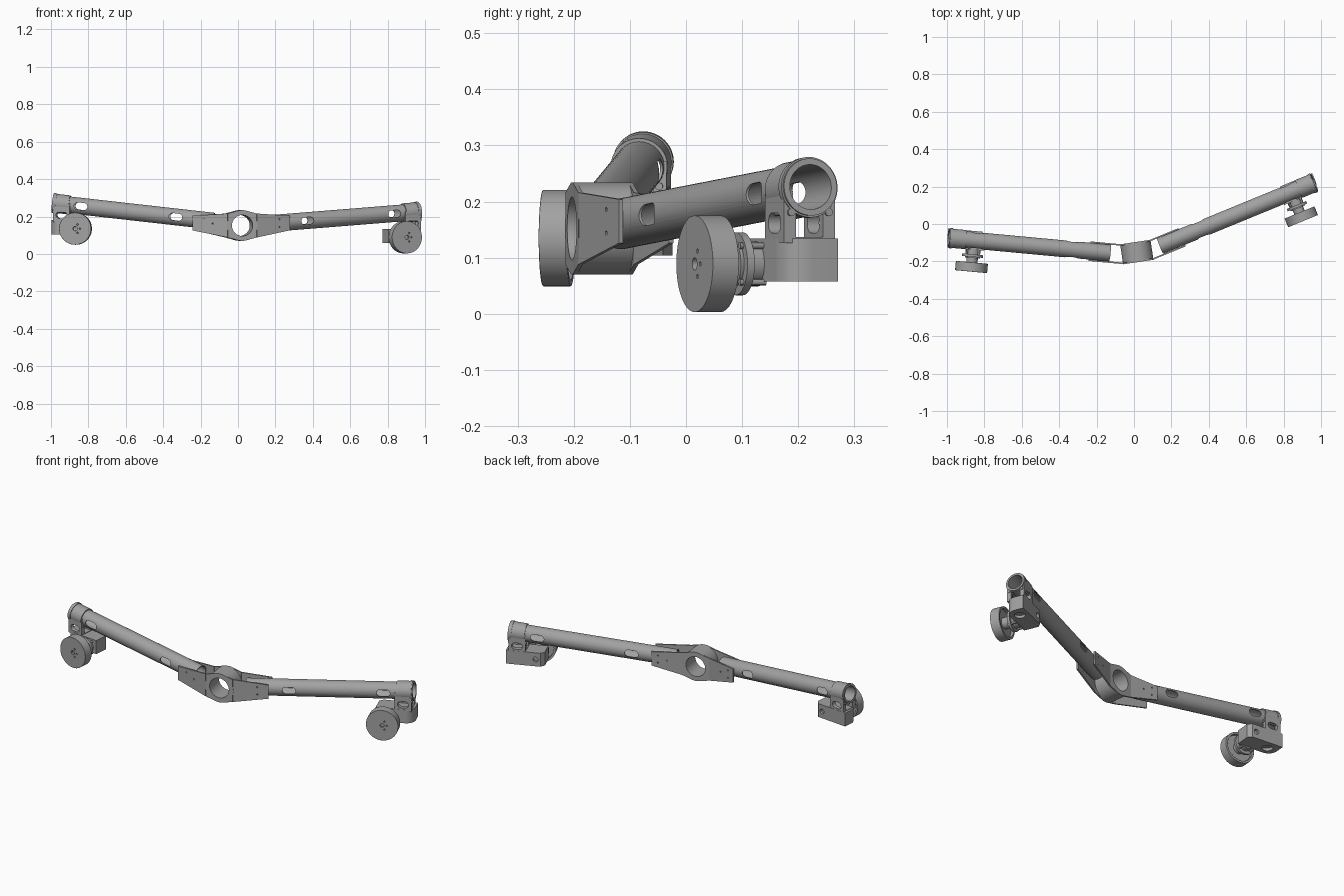
import bpy, bmesh
from math import radians, pi, cos, sin
from mathutils import Matrix, Vector

if "Cube" in bpy.data.objects:
    bpy.data.objects.remove(bpy.data.objects["Cube"], do_unlink=True)

grey = bpy.data.materials.new("machined grey")
grey.use_nodes = True
grey.diffuse_color = (0.36, 0.36, 0.36, 1)
grey.node_tree.nodes["Principled BSDF"].inputs["Base Color"].default_value = (0.36, 0.36, 0.36, 1)
parts = []
ALONG_Y = Matrix.Rotation(pi / 2, 4, 'X')
ALONG_X = Matrix.Rotation(pi / 2, 4, 'Y')


def T(x=0, y=0, z=0):
    return Matrix.Translation((x, y, z))


def make(name, bm, matrix):
    bm.transform(matrix)
    bmesh.ops.recalc_face_normals(bm, faces=bm.faces)
    mesh = bpy.data.meshes.new(name)
    bm.to_mesh(mesh)
    bm.free()
    mesh.materials.append(grey)
    ob = bpy.data.objects.new(name, mesh)
    bpy.context.collection.objects.link(ob)
    parts.append(ob)
    return ob


def cylinder(name, r, depth, matrix, sides=48):
    bm = bmesh.new()
    bmesh.ops.create_cone(bm, cap_ends=True, segments=sides, radius1=r, radius2=r, depth=depth)
    return make(name, bm, matrix)


def box(name, size, matrix):
    bm = bmesh.new()
    bmesh.ops.create_cube(bm, size=1)
    bm.transform(Matrix.Diagonal((*size, 1)))
    return make(name, bm, matrix)


def prism(name, outline, depth, matrix):
    """Outline in local xy, extruded evenly about z = 0."""
    bm = bmesh.new()
    face = bm.faces.new([bm.verts.new((x, y, -depth / 2)) for x, y in outline])
    new = bmesh.ops.extrude_face_region(bm, geom=[face])["geom"]
    bmesh.ops.translate(bm, vec=(0, 0, depth), verts=[v for v in new if isinstance(v, bmesh.types.BMVert)])
    return make(name, bm, matrix)


def slot_outline(length, height):
    r, half = height / 2, (length - height) / 2
    arc = [radians(-90 + 15 * i) for i in range(13)]
    return ([(half + r * cos(a), r * sin(a)) for a in arc]
            + [(-half - r * cos(a), -r * sin(a)) for a in arc])


def cut(ob, cutters):
    for c in cutters:
        mod = ob.modifiers.new("cut", 'BOOLEAN')
        mod.operation, mod.solver, mod.object = 'DIFFERENCE', 'EXACT', c
        c.hide_render = True
    bpy.context.view_layer.objects.active = ob
    for mod in list(ob.modifiers):
        bpy.ops.object.modifier_apply(modifier=mod.name)
    for c in cutters:
        parts.remove(c)
        bpy.data.objects.remove(c, do_unlink=True)
    return ob


def aim(a, b, t):
    """Frame at fraction t of a-b, its z axis along the line."""
    return Matrix.Translation(a.lerp(b, t)) @ (b - a).to_track_quat('Z', 'Y').to_matrix().to_4x4()


# Central pivot: bored barrel with a flat cheek at each side
HUB = T(0.015, -0.15, 0.152) @ Matrix.Rotation(radians(8.5), 4, 'Z')
cut(cylinder("pivot_barrel", 0.082, 0.108, HUB @ ALONG_Y, 64),
    [cylinder("bore", 0.056, 0.2, HUB @ ALONG_Y, 64)])
cheek = [(0.078, -0.064), (0.078, 0.064), (0.03, 0.077), (-0.03, 0.077),
         (-0.078, 0.064), (-0.078, -0.064), (-0.03, -0.077), (0.03, -0.077)]
for label, y in (("front", -0.05), ("back", 0.05)):
    cut(prism(label + "_cheek", cheek, 0.008, HUB @ T(0, y) @ ALONG_Y),
        [cylinder("bore", 0.056, 0.2, HUB @ ALONG_Y, 64)])


def arm(label, side, start, end, yaw, slots):
    start, end = Vector(start), Vector(end)
    length = (end - start).length
    turn = Matrix.Rotation(radians(yaw), 4, 'Z')

    # Splice plates bent back from the pivot cheeks
    for face, y, reach in (("front", -0.05, 0.19), ("back", 0.05, 0.165)):
        at = Matrix.Translation(HUB @ Vector((side * 0.078, y, 0))) @ turn
        outline = [(0, -0.064), (side * reach, -0.026), (side * reach, 0.052), (0, 0.064)]
        holes = [cylinder("hole", 0.004, 0.04, at @ T(side * x, 0, z) @ ALONG_Y, 12)
                 for x, z in ((0.08, 0.01), (0.13, -0.008), (0.13, 0.034))]
        cut(prism(f"{label}_{face}_plate", outline, 0.008, at @ ALONG_Y), holes)

    # Hollow arm tube with lightening slots
    cutters = [cylinder("bore", 0.04, length + 0.1, aim(start, end, 0.5))]
    pitch = (end.z - start.z) / (end.x - start.x)
    for x in slots:
        p = start.lerp(end, (x - start.x) / (end.x - start.x))
        cutters.append(prism("slot", slot_outline(0.072, 0.038), 0.2,
                             Matrix.Translation(p) @ turn @ Matrix.Rotation(-pitch, 4, 'Y') @ ALONG_Y))
    cut(cylinder(label + "_arm_tube", 0.045, length, aim(start, end, 0.5)), cutters)

    # Clamp sleeve and its end collar
    for name, r, size, back in (("clamp_sleeve", 0.051, 0.09, 0.045), ("clamp_collar", 0.054, 0.014, 0.012)):
        at = aim(start, end, 1 - back / length)
        cut(cylinder(f"{label}_{name}", r, size, at), [cylinder("bore", 0.0425, 0.2, at)])

    # Windowed bracket hanging below the clamp
    E = Matrix.Translation(end) @ turn
    mid = E @ T(-side * 0.05, 0, -0.05)
    cut(box(label + "_steering_bracket", (0.09, 0.098, 0.1), mid),
        [cylinder("bore", 0.044, 0.5, aim(start, end, 1)),
         prism("window", slot_outline(0.058, 0.036), 0.2, mid @ T(0, 0, -0.014) @ ALONG_Y),
         box("passage", (0.2, 0.052, 0.05), mid @ T(0, 0, -0.014))])
    for y in (-0.036, 0.036):
        cylinder(label + "_bracket_bolt", 0.007, 0.1, E @ T(-side * 0.05, y, -0.045) @ ALONG_X, 12)

    # Gear housing with a rounded front outer corner and a bottom bearing hole
    corner = [radians(15 * i) for i in range(7)]
    outline = [(-0.195, -0.05), (-0.195, 0.03), (-0.175, 0.05), (0.008, 0.05)]
    outline += [(-0.042 + 0.05 * cos(a), -0.05 * sin(a)) for a in corner]
    outline = [(side * x, y) for x, y in outline]
    cut(prism(label + "_gear_housing", outline, 0.077, E @ T(0, 0, -0.13)),
        [cylinder("bearing_hole", 0.028, 0.03, E @ T(-side * 0.05, 0, -0.168), 32),
         cylinder("side_hole", 0.014, 0.03, E @ T(-side * 0.15, 0.05, -0.13) @ ALONG_Y, 24)])

    # Motor, flange with lugs, and axle
    W = E @ T(-side * 0.135, 0, -0.137)
    cylinder(label + "_motor", 0.04, 0.05, W @ T(0, -0.07) @ ALONG_Y)
    cylinder(label + "_motor_flange", 0.056, 0.014, W @ T(0, -0.082) @ ALONG_Y)
    cylinder(label + "_axle", 0.03, 0.06, W @ T(0, -0.105) @ ALONG_Y, 32)
    for k in range(4):
        spin = Matrix.Rotation(pi / 4 + k * pi / 2, 4, 'Y')
        cylinder(label + "_flange_post", 0.006, 0.05, W @ spin @ T(0.046, -0.07) @ ALONG_Y, 12)

    # Wheel: lathed solid with soft shoulders, dished back, axle and bolt holes
    wheel = cylinder(label + "_wheel", 0.086, 0.05, W @ T(0, -0.143) @ ALONG_Y, 64)
    holes = [cylinder("dish", 0.074, 0.03, W @ T(0, -0.118) @ ALONG_Y, 64),
             cylinder("hole", 0.011, 0.02, W @ T(0, -0.168) @ ALONG_Y, 24)]
    for k in range(6):
        spin = Matrix.Rotation(k * pi / 3, 4, 'Y')
        holes.append(cylinder("hole", 0.004, 0.02, W @ spin @ T(0.026, -0.168) @ ALONG_Y, 12))
    cut(wheel, holes)
    bevel = wheel.modifiers.new("shoulder", 'BEVEL')
    bevel.width, bevel.segments, bevel.limit_method = 0.002, 2, 'ANGLE'
    bevel.angle_limit = radians(60)


arm("right", -1, (-0.13, -0.155, 0.175), (-0.99, -0.075, 0.272), -5.3, (-0.837, -0.33))
arm("left", 1, (0.14, -0.117, 0.16), (0.965, 0.222, 0.226), 22.3, (0.355, 0.82))

# Smooth the round surfaces, keep machined edges crisp
bpy.ops.object.select_all(action='DESELECT')
for ob in parts:
    ob.select_set(True)
bpy.context.view_layer.objects.active = parts[0]
bpy.ops.object.shade_smooth_by_angle(angle=radians(30))
